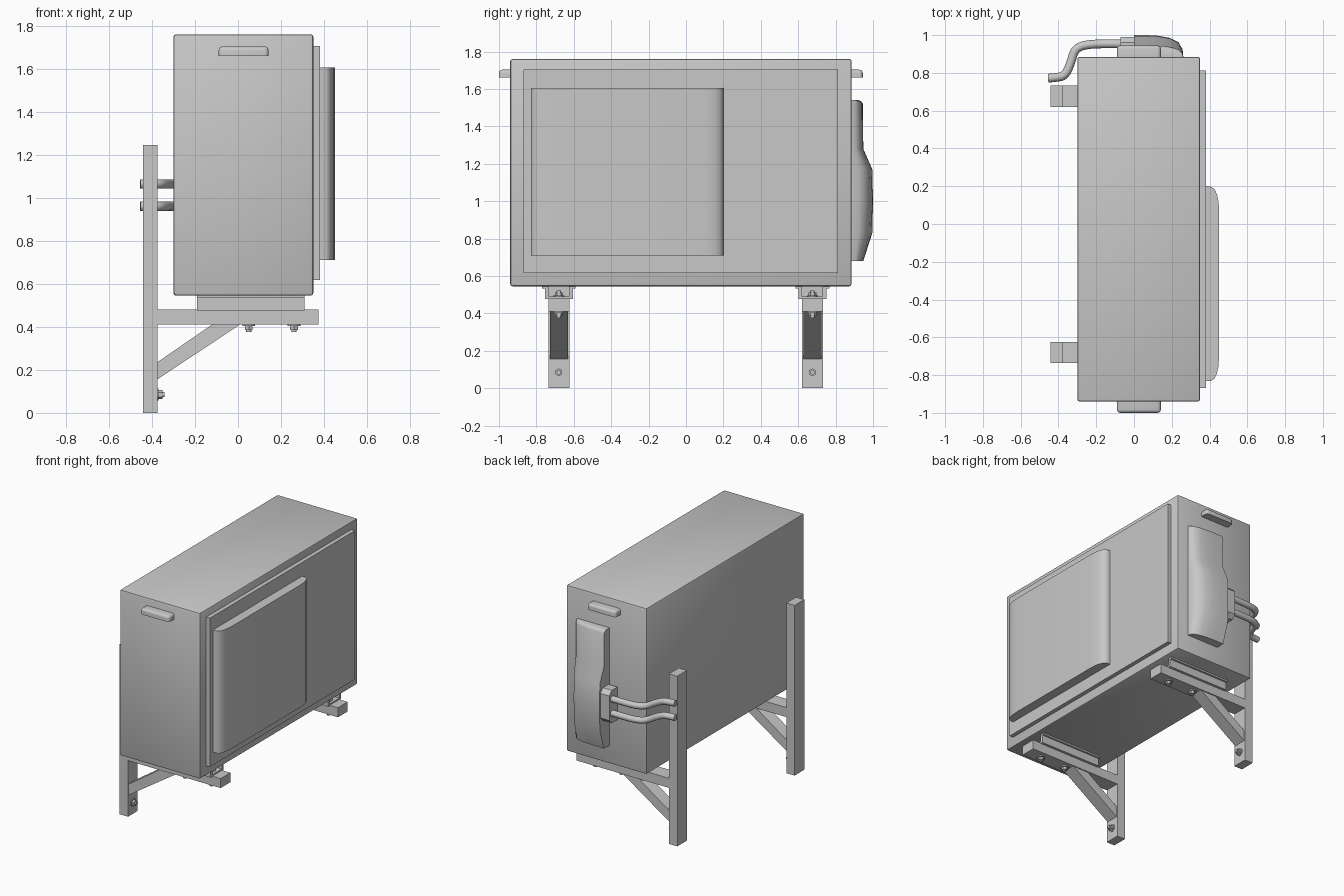
import bpy, bmesh, math
from mathutils import Vector

if "Cube" in bpy.data.objects:
    bpy.data.objects.remove(bpy.data.objects["Cube"], do_unlink=True)

grey = bpy.data.materials.new("light_grey")
grey.use_nodes = True
grey.diffuse_color = (0.58, 0.58, 0.58, 1)
bsdf = next(n for n in grey.node_tree.nodes if n.type == 'BSDF_PRINCIPLED')
bsdf.inputs["Base Color"].default_value = grey.diffuse_color


def finish(name, bm, angle=35):
    """Turn a bmesh into a named, shaded object."""
    bmesh.ops.recalc_face_normals(bm, faces=bm.faces)
    mesh = bpy.data.meshes.new(name)
    bm.to_mesh(mesh)
    bm.free()
    obj = bpy.data.objects.new(name, mesh)
    bpy.context.collection.objects.link(obj)
    mesh.materials.append(grey)
    bpy.ops.object.select_all(action='DESELECT')
    obj.select_set(True)
    bpy.context.view_layer.objects.active = obj
    bpy.ops.object.shade_smooth_by_angle(angle=math.radians(angle))
    return obj


def loft(name, rings, angle=35):
    """Skin a list of equal-length rings and cap both ends."""
    bm = bmesh.new()
    loops = [[bm.verts.new(p) for p in ring] for ring in rings]
    n = len(loops[0])
    for a, b in zip(loops, loops[1:]):
        for i in range(n):
            j = (i + 1) % n
            bm.faces.new((a[i], a[j], b[j], b[i]))
    bm.faces.new(loops[0])
    bm.faces.new(loops[-1])
    return finish(name, bm, angle)


def prism(name, profile, axis, lo, hi):
    """Extrude a 2D profile along an axis."""
    place = {'x': lambda u, v, t: (t, u, v),
             'y': lambda u, v, t: (u, t, v),
             'z': lambda u, v, t: (u, v, t)}[axis]
    return loft(name, [[place(u, v, t) for u, v in profile] for t in (lo, hi)])


def box(name, x, y, z, bevel=0, segments=2, keep=lambda mid: True):
    """Box from axis ranges, bevelling the edges whose midpoint passes keep."""
    bm = bmesh.new()
    bmesh.ops.create_cube(bm, size=1)
    for v in bm.verts:
        v.co = [r[0] + (c + 0.5) * (r[1] - r[0]) for c, r in zip(v.co, (x, y, z))]
    if bevel:
        edges = [e for e in bm.edges if keep((e.verts[0].co + e.verts[1].co) / 2)]
        bmesh.ops.bevel(bm, geom=edges, offset=bevel, segments=segments,
                        profile=0.5, affect='EDGES')
    return finish(name, bm)


def bolt(name, centre, direction, washer=0.03):
    """Washer, hex nut and threaded tip stacked along a direction."""
    bm = bmesh.new()
    d = Vector(direction)
    turn = d.to_track_quat('Z', 'Y').to_matrix().to_4x4()
    start = 0
    for radius, height, sides in ((washer, 0.007, 20), (0.021, 0.017, 6), (0.012, 0.01, 16)):
        made = bmesh.ops.create_cone(bm, cap_ends=True, segments=sides, radius1=radius,
                                     radius2=radius, depth=height)["verts"]
        bmesh.ops.transform(bm, matrix=turn, verts=made)
        bmesh.ops.translate(bm, vec=Vector(centre) + d * (start + height / 2), verts=made)
        start += height
    return finish(name, bm)


# Cabinet and raised side panel
box("cabinet", (-0.30, 0.35), (-0.94, 0.885), (0.545, 1.76), 0.012)
box("fan_side_panel", (0.34, 0.38), (-0.868, 0.812), (0.617, 1.705))

# Fan cover with rounded vertical edges
fan_profile = [(0.37, -0.83), (0.41, -0.83), (0.425, -0.82), (0.438, -0.795), (0.446, -0.76),
               (0.45, -0.71), (0.45, 0.08), (0.447, 0.12), (0.44, 0.155), (0.428, 0.182),
               (0.413, 0.195), (0.395, 0.2), (0.37, 0.2)]
prism("fan_cover", fan_profile, 'z', 0.71, 1.605)

# Carry handles on both ends
for name, wall, outer in (("front_handle", -0.93, -1.0), ("rear_handle", 0.875, 0.945)):
    box(name, (-0.09, 0.142), sorted((wall, outer)), (1.66, 1.703), 0.018, 4,
        lambda m: m.z > 1.662 and abs(m.y - wall) > 0.001)

# Valve cover: one cross-section lofted upward, deeper at the pipe outlet
section = [(0, 0), (0, 1), (0.07, 1), (0.13, 0.97), (0.19, 0.88),
           (0.235, 0.70), (0.257, 0.4), (0.262, 0)]
depths = [(0.68, 0.072), (0.83, 0.12), (1.0, 0.124), (1.17, 0.12), (1.28, 0.072),
          (1.52, 0.07), (1.535, 0.06), (1.54, 0.045)]
loft("valve_cover", [[(x, 0.876 + f * d, z) for x, f in section] for z, d in depths], 40)

# Pipe outlet block with chamfered outer corners
box("pipe_outlet", (-0.072, 0.02), (0.895, 0.99), (0.89, 1.13), 0.03, 1,
    lambda m: abs(m.z - 1.01) > 0.11 and m.y > 0.98)

# Refrigerant pipes bending back to the wall
route = [(-0.04, 0.953), (-0.15, 0.955), (-0.26, 0.95), (-0.315, 0.925), (-0.335, 0.85),
         (-0.365, 0.785), (-0.41, 0.775), (-0.455, 0.772)]
for name, height in (("upper_pipe", 1.064), ("lower_pipe", 0.96)):
    curve = bpy.data.curves.new(name, 'CURVE')
    curve.dimensions = '3D'
    curve.bevel_depth = 0.023
    curve.bevel_resolution = 3
    curve.use_fill_caps = True
    spline = curve.splines.new('NURBS')
    spline.points.add(len(route) - 1)
    for p, (x, y) in zip(spline.points, route):
        p.co = (x, y, height, 1)
    spline.use_endpoint_u = True
    spline.order_u = 3
    spline.resolution_u = 5
    curve.materials.append(grey)
    pipe = bpy.data.objects.new(name, curve)
    bpy.context.collection.objects.link(pipe)
    bpy.ops.object.select_all(action='DESELECT')
    pipe.select_set(True)
    bpy.context.view_layer.objects.active = pipe
    bpy.ops.object.convert(target='MESH')
    bpy.ops.object.shade_smooth_by_angle(angle=math.radians(40))

# Wall brackets and mounting feet, one set near each end
half_channel = [(0.055, 0.49), (0.055, 0.548), (0.09, 0.548), (0.09, 0.533),
                (0.075, 0.533), (0.075, 0.476)]
brace_profile = [(-0.376, 0.155), (0.01, 0.411), (-0.12, 0.411), (-0.376, 0.235)]
for end, y in (("front", -0.68), ("rear", 0.676)):
    sides = (y - 0.056, y + 0.056)
    box(end + "_wall_post", (-0.442, -0.375), sides, (0, 1.245))
    box(end + "_bracket_arm", (-0.376, 0.375), sides, (0.41, 0.48))
    prism(end + "_brace", brace_profile, 'y', y - 0.048, y + 0.048)
    channel = [(y + u, z) for u, z in half_channel]
    channel += [(y - u, z) for u, z in reversed(half_channel)]
    prism(end + "_mounting_foot", channel, 'x', -0.19, 0.308)
    for tag, x in (("inner", 0.05), ("outer", 0.26)):
        bolt(f"{end}_{tag}_nut", (x, y, 0.41), (0, 0, -1))
        bolt(f"{end}_{tag}_bolt_head", (x, y, 0.488), (0, 0, 1))
    bolt(end + "_wall_bolt", (-0.376, y, 0.085), (1, 0, 0), 0.028)
